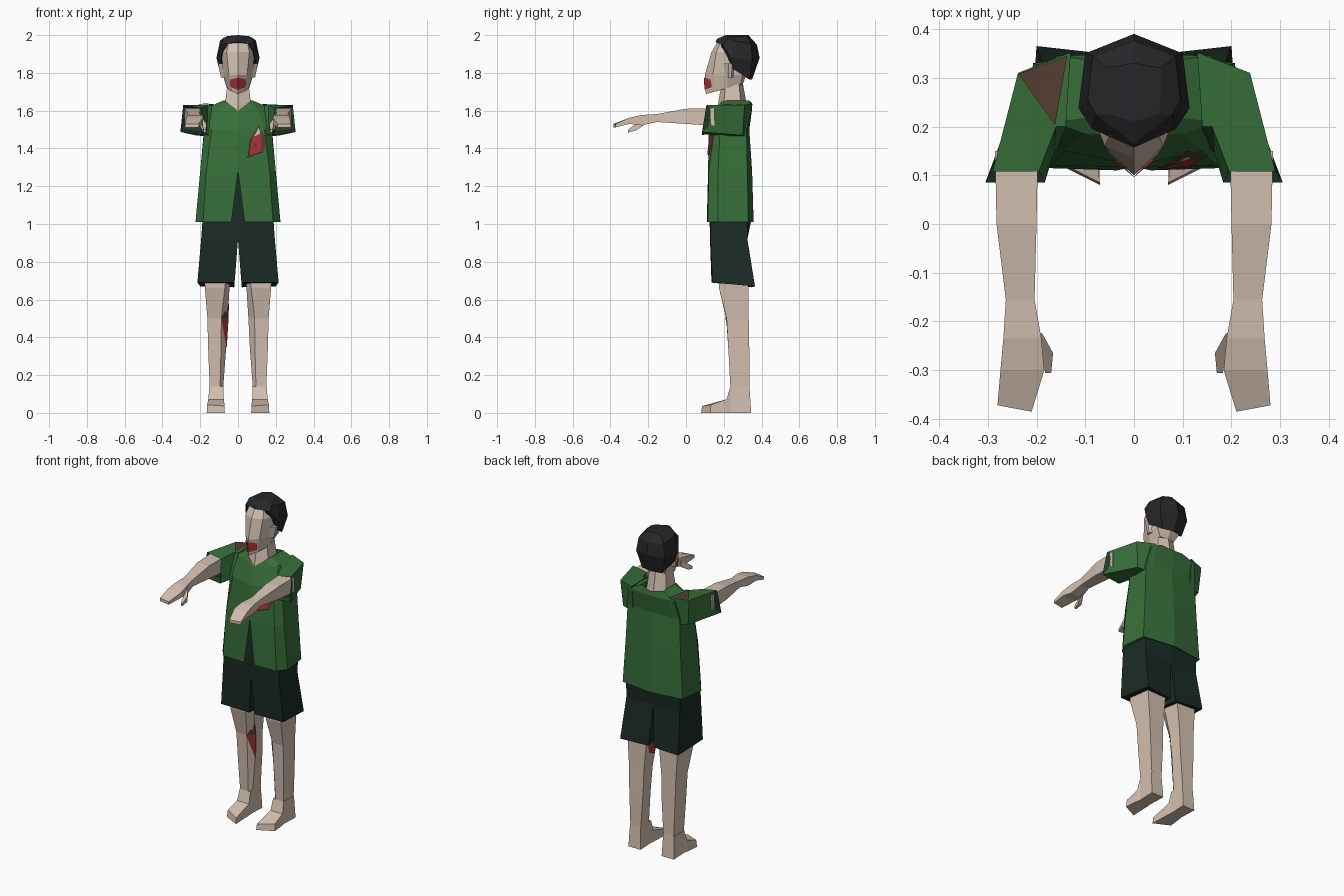
import bpy, bmesh
from mathutils import Vector
from mathutils.bvhtree import BVHTree


def colour(name, rgb):
    m = bpy.data.materials.new(name)
    m.diffuse_color = (*rgb, 1)
    return m


SKIN = colour("skin", (0.66, 0.53, 0.44))
GREEN = colour("shirt_green", (0.038, 0.16, 0.042))
DARK = colour("dark_cloth", (0.011, 0.024, 0.018))
HAIR = colour("hair_black", (0.02, 0.02, 0.022))
RED = colour("wound_red", (0.42, 0.03, 0.04))
BROWN = colour("wound_brown", (0.09, 0.048, 0.032))
TRIM = colour("shirt_shadow", (0.014, 0.05, 0.018))


def row(z, *xy):
    return [(x, y, z) for x, y in xy]


def block(y, x0, x1, z0, z1):
    """Four-cornered section across y: outer top, inner top, inner bottom, outer bottom."""
    return [(x1, y, z1), (x0, y, z1), (x0, y, z0), (x1, y, z0)]


def loft(name, rows, mat, closed=True, caps=(True, True), sides=(1, -1)):
    """Skin rows of points on the given sides; open rows weld at the centre line."""
    bm = bmesh.new()
    n = len(rows[0])
    for s in sides:
        vs = [[bm.verts.new((s * x, y, z)) for x, y, z in r] for r in rows]
        for a, b in zip(vs, vs[1:]):
            for i in range(n if closed else n - 1):
                j = (i + 1) % n
                bm.faces.new((a[i], a[j], b[j], b[i]))
        for use, r in zip(caps, (vs[0], vs[-1])):
            if use:
                bm.faces.new(r)
    if not closed:
        bmesh.ops.remove_doubles(bm, verts=bm.verts, dist=1e-5)
    bmesh.ops.recalc_face_normals(bm, faces=bm.faces)
    me = bpy.data.meshes.new(name)
    bm.to_mesh(me)
    bm.free()
    me.materials.append(mat)
    ob = bpy.data.objects.new(name, me)
    bpy.context.collection.objects.link(ob)
    return ob


def patch(name, polys, mat):
    me = bpy.data.meshes.new(name)
    pts = [p for poly in polys for p in poly]
    faces, k = [], 0
    for poly in polys:
        faces.append(range(k, k + len(poly)))
        k += len(poly)
    me.from_pydata(pts, [], [list(f) for f in faces])
    me.materials.append(mat)
    ob = bpy.data.objects.new(name, me)
    bpy.context.collection.objects.link(ob)


# Head, ears and neck
loft("head", [
    [(0, .105, 1.688), (.03, .15, 1.70), (.06, .22, 1.72), (.05, .29, 1.74), (0, .30, 1.74)],
    row(1.79, (0, .10), (.048, .142), (.078, .22), (.08, .30), (0, .32)),
    row(1.91, (0, .135), (.06, .16), (.086, .225), (.09, .30), (0, .34)),
    row(1.96, (0, .165), (.05, .182), (.07, .23), (.07, .30), (0, .33)),
], SKIN, closed=False)
loft("ears", [
    row(1.775, (.075, .215), (.09, .225), (.09, .24), (.075, .25)),
    row(1.85, (.08, .20), (.106, .225), (.106, .245), (.08, .26)),
], SKIN)
loft("neck", [
    row(1.56, (0, .15), (.07, .19), (.075, .30), (0, .335)),
    row(1.64, (0, .17), (.068, .20), (.066, .29), (0, .32)),
    row(1.75, (0, .19), (.055, .21), (.055, .28), (0, .30)),
], SKIN, closed=False)
for s in (1, -1):
    patch("mouth", [[(0, .096, 1.775), (s * .04, .130, 1.765), (s * .038, .136, 1.725),
                     (0, .097, 1.71)]], RED)

# Hair cap
loft("hair", [
    [(0, .168, 1.955), (.08, .195, 1.93), (.10, .25, 1.82), (.07, .335, 1.765), (0, .35, 1.765)],
    [(0, .157, 1.965), (.086, .195, 1.95), (.114, .238, 1.88), (.10, .35, 1.87), (0, .39, 1.88)],
    [(0, .165, 1.98), (.078, .225, 1.985), (.095, .255, 1.97), (.085, .345, 1.955), (0, .375, 1.95)],
    [(0, .21, 2.0), (.05, .225, 1.995), (.055, .26, 1.995), (.055, .32, 1.99), (0, .33, 2.0)],
], HAIR, closed=False)

# Shirt body, split at the front below the chest
shirt = loft("shirt", [
    row(1.02, (.035, .135), (.17, .135), (.19, .17), (.18, .31), (0, .325)),
    row(1.01, (.035, .11), (.185, .115), (.225, .17), (.207, .33), (0, .358)),
    row(1.28, (0, .117), (.168, .12), (.20, .17), (.19, .325), (0, .35)),
    row(1.50, (0, .12), (.14, .15), (.178, .18), (.18, .32), (0, .335)),
    [(0, .15, 1.59), (.10, .185, 1.62), (.165, .21, 1.615), (.16, .345, 1.615), (0, .35, 1.61)],
    [(0, .162, 1.60), (.06, .185, 1.645), (.076, .22, 1.655), (.076, .335, 1.655), (0, .35, 1.64)],
], GREEN, closed=False, caps=(False, False))

# Sleeves with dark openings
cuff = [(.29, .108, 1.63), (.195, .108, 1.613), (.183, .085, 1.472), (.305, .085, 1.487)]
loft("sleeves", [
    [(.13, .352, 1.635), (.14, .20, 1.63), (.14, .17, 1.46), (.14, .32, 1.46)],
    [(.238, .31, 1.63), (.16, .20, 1.632), (.165, .145, 1.475), (.225, .30, 1.47)],
    cuff,
], GREEN, caps=(True, False))
loft("sleeve_linings", [cuff, [(x * .8 + .049, y + .03, z * .8 + .31) for x, y, z in cuff]],
     TRIM, caps=(False, True))

# Arms and hands reaching forward
loft("arms", [
    block(.15, .197, .285, 1.52, 1.613),
    block(0, .20, .282, 1.53, 1.61),
    block(-.155, .204, .263, 1.54, 1.582),
    block(-.235, .19, .268, 1.522, 1.577),
    block(-.30, .184, .274, 1.53, 1.562),
    [(.28, -.372, 1.53), (.21, -.385, 1.53), (.21, -.385, 1.512), (.28, -.372, 1.512)],
], SKIN)
loft("thumbs", [
    block(-.225, .188, .205, 1.522, 1.56),
    block(-.265, .166, .19, 1.495, 1.53),
    block(-.306, .170, .182, 1.484, 1.50),
], SKIN)

# Shorts, one tube per leg
loft("shorts", [
    [(.018, .135, .69), (.215, .14, .69), (.20, .365, .67), (.02, .345, .665)],
    row(.92, (0, .127), (.195, .13), (.185, .325), (0, .325)),
    row(1.02, (0, .125), (.188, .128), (.187, .325), (0, .345)),
    row(1.29, (0, .13), (.14, .14), (.14, .29), (0, .30)),
], DARK)

# Legs and feet
loft("legs", [
    row(.75, (.18, .17), (.06, .17), (.035, .21), (.035, .33), (.18, .33)),
    row(.66, (.175, .175), (.07, .175), (.045, .22), (.045, .33), (.172, .33)),
    row(.50, (.162, .215), (.088, .213), (.055, .25), (.06, .33), (.162, .332)),
    row(.34, (.158, .224), (.09, .224), (.063, .26), (.065, .333), (.158, .335)),
    row(.14, (.15, .235), (.095, .235), (.078, .255), (.078, .336), (.15, .336)),
    row(.10, (.15, .232), (.095, .232), (.078, .255), (.078, .336), (.15, .336)),
], SKIN)
loft("feet", [
    [(.152, .336, .14), (.078, .336, .14), (.073, .345, 0), (.157, .345, 0)],
    block(.235, .078, .152, 0, .14),
    block(.215, .075, .157, 0, .072),
    [(.163, .132, .043), (.071, .085, .036), (.07, .08, 0), (.166, .128, 0)],
], SKIN)

# Torn chest wound laid onto the shirt front
tree = BVHTree.FromPolygons([v.co for v in shirt.data.vertices],
                            [p.vertices[:] for p in shirt.data.polygons])


def on_chest(name, xz, mat, lift):
    pts = []
    for x, z in xz:
        hit = tree.ray_cast(Vector((x, -1, z)), Vector((0, 1, 0)))[0]
        pts.append((x, hit.y - lift, z))
    patch(name, [pts], mat)


on_chest("chest_tear", [(.05, 1.35), (.13, 1.38), (.152, 1.44), (.11, 1.53), (.065, 1.45)], BROWN, .004)
on_chest("chest_wound", [(.062, 1.365), (.125, 1.385), (.125, 1.48), (.075, 1.455)], RED, .007)
on_chest("chest_skin", [(.085, 1.463), (.118, 1.478), (.11, 1.51)], SKIN, .008)

# Shoulder and leg wounds
patch("shoulder_stain", [[(-.237, .308, 1.634), (-.162, .203, 1.636), (-.137, .345, 1.639)]], BROWN)
patch("shin_wound", [[(-.088, .208, .50), (-.05, .25, .50), (-.06, .26, .34)]], RED)
patch("shin_scab", [[(-.088, .208, .50), (-.05, .25, .50), (-.048, .235, .58)]], BROWN)
patch("thigh_wound", [[(.039, .23, .69), (.039, .325, .69), (.045, .30, .60), (.047, .24, .57)]], RED)
